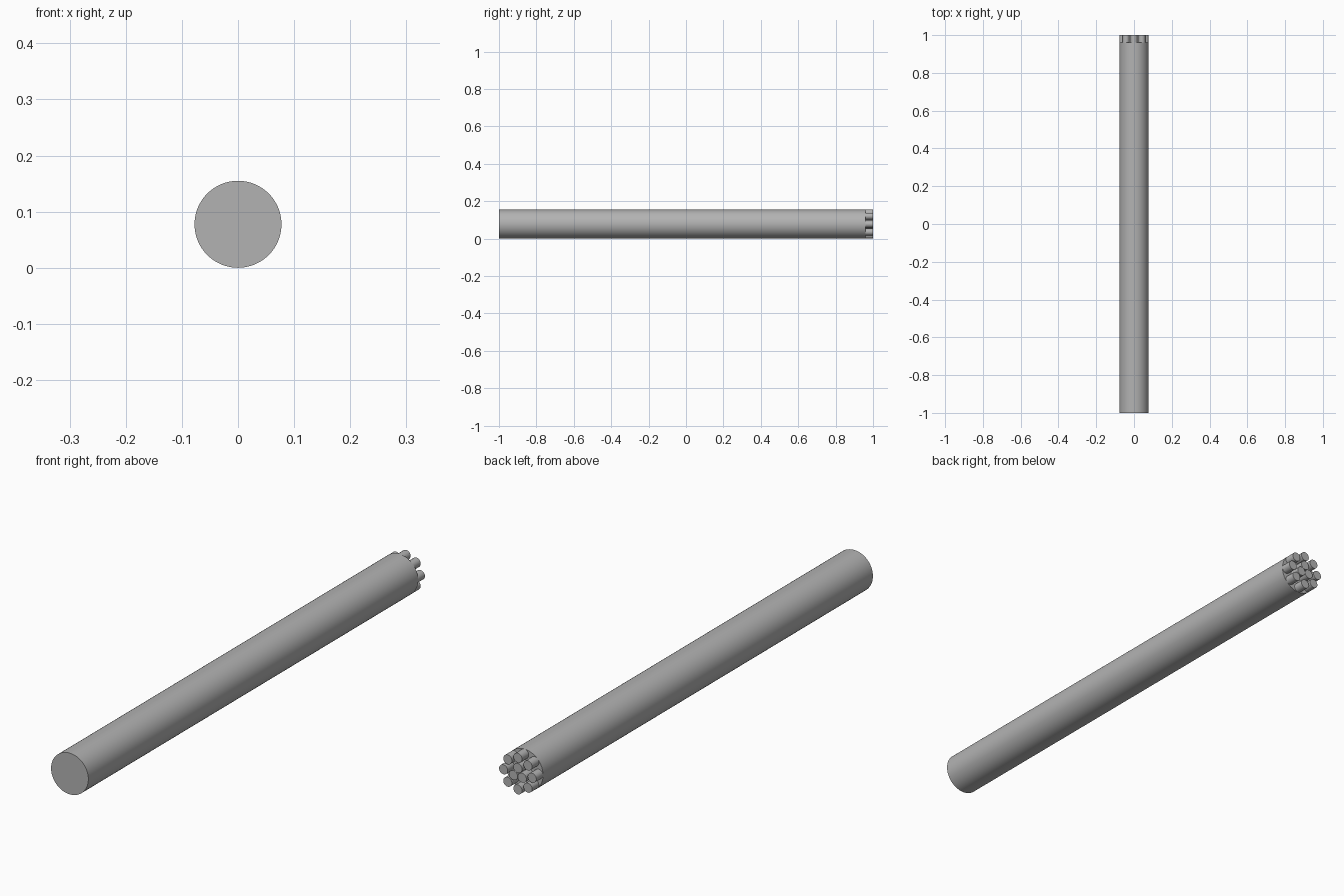
import bpy, math
from mathutils import Vector

if "Cube" in bpy.data.objects:
    bpy.data.objects.remove(bpy.data.objects["Cube"])

R = 0.0775          # sheath radius
PIN = 0.018         # wire radius
RING = R - PIN      # wire ring radius
END = 0.96          # where the sheath stops

grey = bpy.data.materials.new("plain_grey")
grey.use_nodes = True
grey.diffuse_color = (0.45, 0.45, 0.45, 1)
grey.node_tree.nodes["Principled BSDF"].inputs["Base Color"].default_value = (0.45, 0.45, 0.45, 1)


def rod(name, x, z, radius, y0, y1, sides):
    """Smooth round rod lying along y."""
    bpy.ops.mesh.primitive_cylinder_add(
        vertices=sides, radius=radius, depth=y1 - y0,
        location=(x, (y0 + y1) / 2, R + z), rotation=(math.pi / 2, 0, 0))
    ob = bpy.context.object
    ob.name = name
    ob.data.materials.append(grey)
    bpy.ops.object.shade_smooth_by_angle(angle=math.radians(40))
    return ob


# Outer sheath
rod("cable_sheath", 0, 0, R, -1, END, 64)

# Bare wires: outer ring and inner bundle
for label, count, radius, start in (("outer", 8, RING, 90), ("inner", 3, 0.021, 90)):
    for i in range(count):
        a = math.radians(start) + i * math.tau / count
        rod(f"{label}_wire_{i + 1}", radius * math.cos(a), radius * math.sin(a),
            PIN, END - 0.02, 1, 24)
